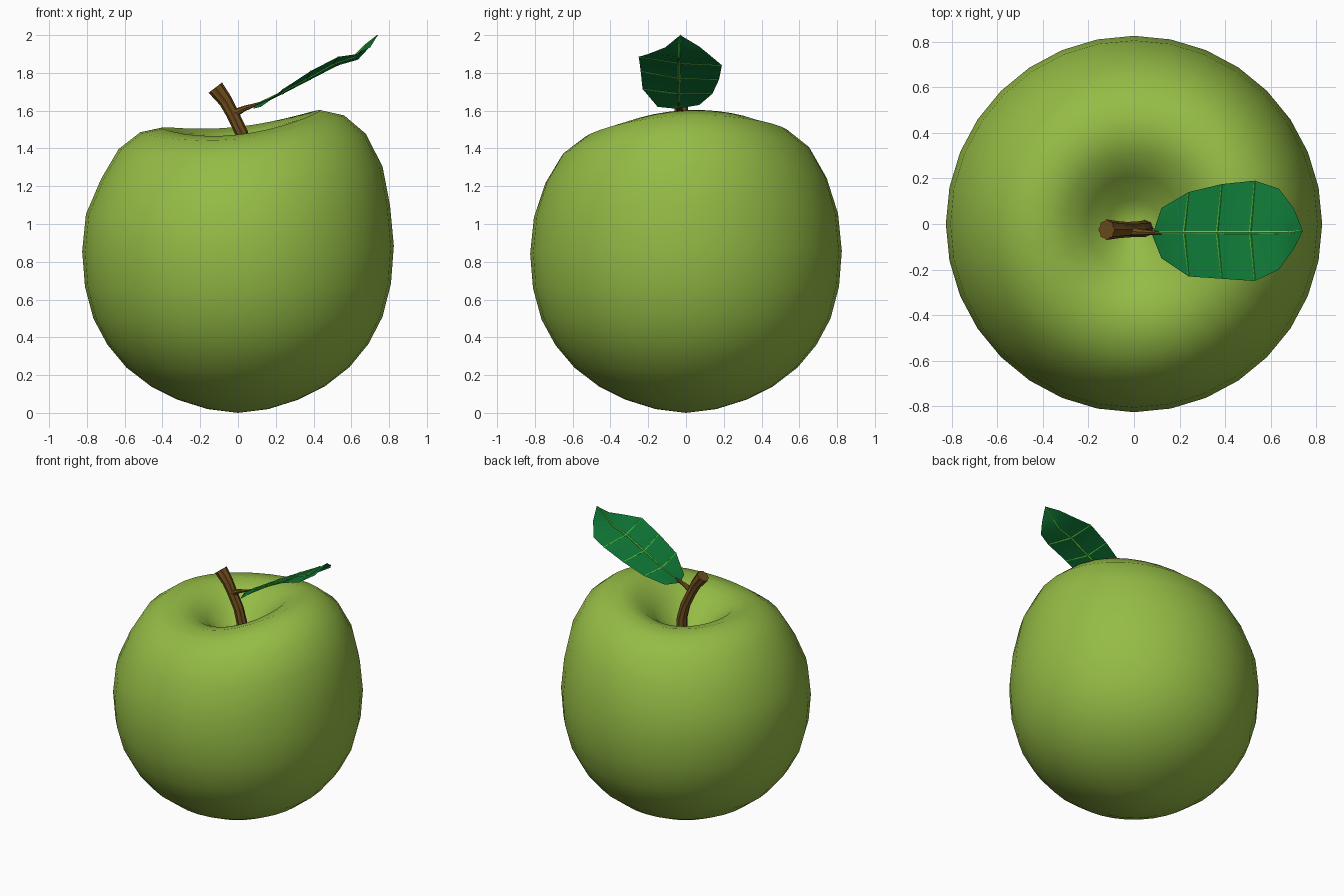
import bpy, bmesh
from math import cos, sin, tau, radians
from mathutils import Vector

if "Cube" in bpy.data.objects:
    bpy.data.objects.remove(bpy.data.objects["Cube"])


def material(name, color):
    m = bpy.data.materials.new(name)
    m.diffuse_color = (*color, 1)
    m.use_nodes = True
    m.node_tree.nodes["Principled BSDF"].inputs["Base Color"].default_value = m.diffuse_color
    return m


apple_green = material("apple green", (0.30, 0.50, 0.06))
bark = material("bark", (0.16, 0.075, 0.012))
leaf_green = material("leaf green", (0.005, 0.20, 0.04))
vein_green = material("vein green", (0.10, 0.60, 0.05))


def finish(name, bm, mat, smooth=None):
    bmesh.ops.recalc_face_normals(bm, faces=bm.faces)
    mesh = bpy.data.meshes.new(name)
    bm.to_mesh(mesh)
    bm.free()
    mesh.materials.append(mat)
    ob = bpy.data.objects.new(name, mesh)
    bpy.context.collection.objects.link(ob)
    if smooth:
        bpy.ops.object.select_all(action='DESELECT')
        bpy.context.view_layer.objects.active = ob
        ob.select_set(True)
        bpy.ops.object.shade_smooth_by_angle(angle=radians(smooth))
    return ob


def bridge(bm, a, b):
    n = len(a)
    for i in range(n):
        bm.faces.new((a[i], a[(i + 1) % n], b[(i + 1) % n], b[i]))


def tube(bm, path, radii, sides, ridge=0.0):
    """Capped tube along a path; ridge makes every other side vertex sink in."""
    pts = [Vector(p) for p in path]
    rings = []
    for k, p in enumerate(pts):
        d = (pts[min(k + 1, len(pts) - 1)] - pts[max(k - 1, 0)]).normalized()
        u = d.cross(Vector((0, 1, 0) if abs(d.y) < 0.7 else (0, 0, 1))).normalized()
        v = d.cross(u)
        ring = []
        for i in range(sides):
            r = radii[k] * (1 - ridge * (i % 2))
            a = tau * i / sides
            ring.append(bm.verts.new(p + u * r * cos(a) + v * r * sin(a)))
        rings.append(ring)
    for a, b in zip(rings, rings[1:]):
        bridge(bm, a, b)
    bm.faces.new(rings[0])
    bm.faces.new(rings[-1])


# Apple body: revolved profile, with an uneven, tilted shoulder
profile = [(0.16, 0.02), (0.32, 0.07), (0.46, 0.14), (0.59, 0.24), (0.69, 0.36),
           (0.765, 0.50), (0.81, 0.67), (0.825, 0.86), (0.805, 1.06), (0.745, 1.25),
           (0.655, 1.41), (0.54, 1.50), (0.42, 1.525), (0.31, 1.49), (0.21, 1.41),
           (0.11, 1.30)]
SEG = 32
bm = bmesh.new()
rings = []
for r, z in profile:
    w = (z / 1.5) ** 2 * min(1, r / 0.4)
    ring = []
    for i in range(SEG):
        a = tau * i / SEG
        rr = r * (1 + 0.04 * w * cos(a) * (z > 1.2))
        dz = w * (0.045 * cos(a) + 0.02 * sin(a) + 0.03 * cos(2 * a))
        ring.append(bm.verts.new((rr * cos(a), rr * sin(a), z + dz)))
    rings.append(ring)
for a, b in zip(rings, rings[1:]):
    bridge(bm, a, b)
for ring, z in ((rings[0], 0.0), (rings[-1], 1.25)):
    c = bm.verts.new((0, 0, z))
    for i in range(SEG):
        bm.faces.new((ring[i], ring[(i + 1) % SEG], c))
finish("apple_body", bm, apple_green, 80)

# Stem: ridged bent twig
bm = bmesh.new()
tube(bm, [(0.05, -0.02, 1.22), (0.045, -0.02, 1.38), (0.02, -0.022, 1.48),
          (-0.03, -0.025, 1.585), (-0.065, -0.025, 1.65), (-0.12, -0.025, 1.722)],
     [0.04, 0.036, 0.034, 0.034, 0.037, 0.045], 16, 0.14)
finish("stem", bm, bark)

# Leaf stalk
bm = bmesh.new()
tube(bm, [(-0.03, -0.03, 1.58), (0.03, -0.035, 1.61), (0.13, -0.04, 1.645)],
     [0.024, 0.015, 0.005], 8)
finish("leaf_stalk", bm, bark, 40)

# Leaf: rows of (x, left y, left z, middle z, right y, right z)
rows = [(0.12, -0.15, 1.62, 1.635, 0.07, 1.63),
        (0.24, -0.23, 1.715, 1.69, 0.14, 1.69),
        (0.385, -0.24, 1.81, 1.77, 0.175, 1.765),
        (0.53, -0.25, 1.885, 1.85, 0.19, 1.84),
        (0.635, -0.20, 1.90, 1.885, 0.155, 1.87),
        (0.70, -0.11, 1.935, 1.95, 0.07, 1.94)]
bm = bmesh.new()
base = bm.verts.new((0.08, -0.05, 1.61))
tip = bm.verts.new((0.74, -0.03, 2.0))
grid = [[bm.verts.new((x, yl, zl)), bm.verts.new((x - 0.02, -0.037, zm)),
         bm.verts.new((x, yr, zr))] for x, yl, zl, zm, yr, zr in rows]
for s in (0, 1):
    bm.faces.new((base, grid[0][s], grid[0][s + 1]))
    bm.faces.new((tip, grid[-1][s + 1], grid[-1][s]))
    for a, b in zip(grid, grid[1:]):
        bm.faces.new((a[s], b[s], b[s + 1], a[s + 1]))
mid = [g[1].co.copy() for g in grid] + [tip.co.copy()]
veins = [(grid[k][1].co.copy(), grid[k][e].co.copy()) for k in (1, 2, 3) for e in (0, 2)]
finish("leaf", bm, leaf_green, 60)

# Midrib and side veins
bm = bmesh.new()
tube(bm, mid, [0.004, 0.006, 0.008, 0.008, 0.007, 0.006, 0.003], 6)
for a, b in veins:
    tube(bm, [a, b], [0.006, 0.003], 4)
finish("leaf_veins", bm, vein_green)
